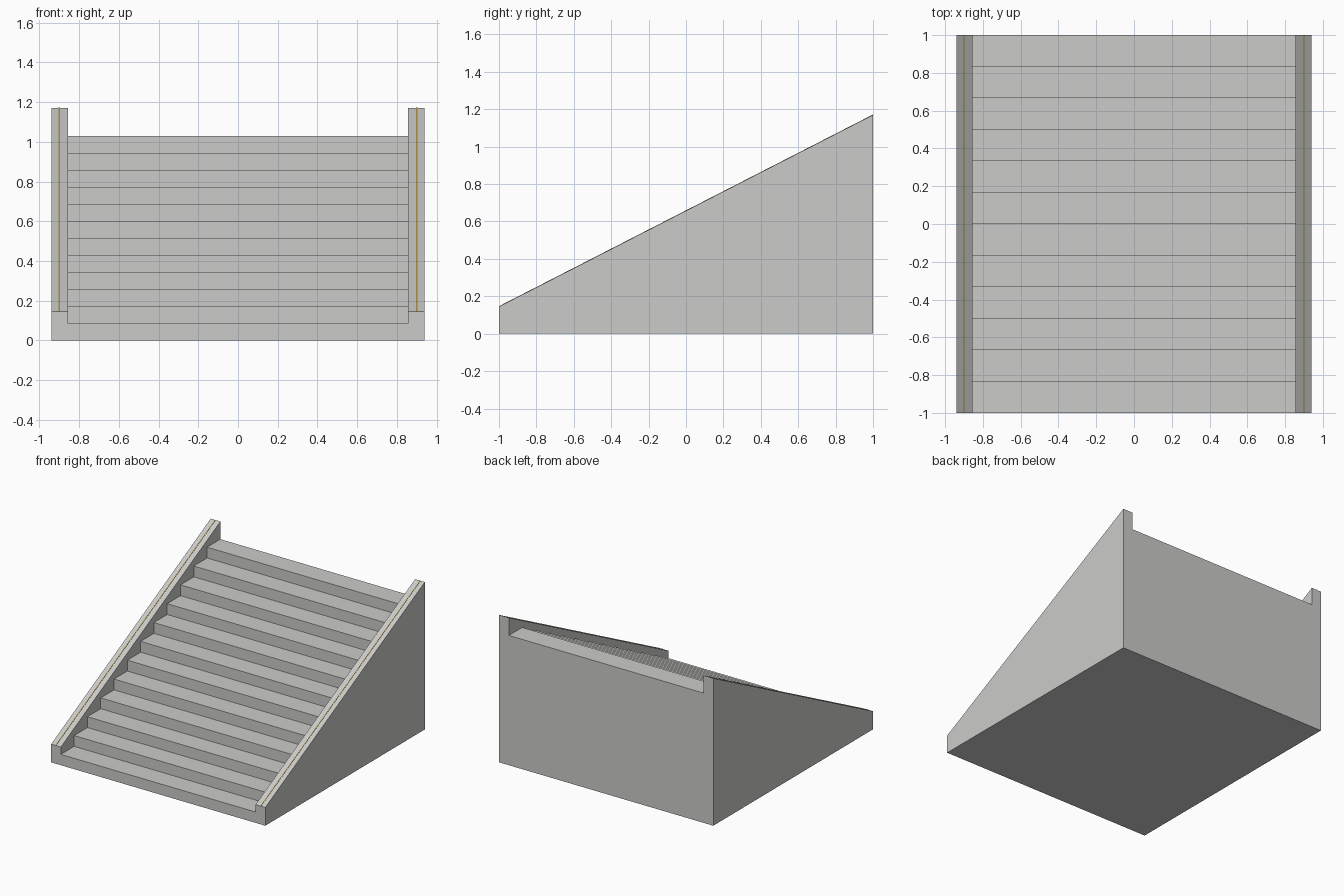
import bpy, bmesh

if "Cube" in bpy.data.objects:
    bpy.data.objects.remove(bpy.data.objects["Cube"])

STEPS, RISE, RUN = 12, 1.03 / 12, 2 / 12
INNER, OUTER, MID = 0.855, 0.94, 0.9
FRONT_TOP, BACK_TOP = 0.145, 1.17


def material(name, rgb):
    m = bpy.data.materials.new(name)
    m.diffuse_color = (*rgb, 1)
    m.use_nodes = True
    m.node_tree.nodes["Principled BSDF"].inputs["Base Color"].default_value = m.diffuse_color
    return m


concrete = material("light concrete", (0.6, 0.6, 0.59))
gold = material("dull gold", (0.42, 0.29, 0.06))


def prism(name, profile, x0, x1, mat):
    """Extrude a (y, z) profile from x0 to x1."""
    bm = bmesh.new()
    face = bm.faces.new([bm.verts.new((x0, y, z)) for y, z in profile])
    ext = bmesh.ops.extrude_face_region(bm, geom=[face])["geom"]
    moved = [v for v in ext if isinstance(v, bmesh.types.BMVert)]
    bmesh.ops.translate(bm, verts=moved, vec=(x1 - x0, 0, 0))
    bmesh.ops.recalc_face_normals(bm, faces=bm.faces)
    mesh = bpy.data.meshes.new(name)
    bm.to_mesh(mesh)
    bm.free()
    mesh.materials.append(mat)
    obj = bpy.data.objects.new(name, mesh)
    bpy.context.collection.objects.link(obj)
    return obj


# Solid steps, each a full-height block standing on the ground
for i in range(STEPS):
    y0, y1, top = -1 + i * RUN, -1 + (i + 1) * RUN, (i + 1) * RISE
    prism(f"step_{i + 1}", [(y0, 0), (y1, 0), (y1, top), (y0, top)],
          -INNER, INNER, concrete)

# Sloped side walls with a thin gold inlay along the top
wall = [(-1, 0), (1, 0), (1, BACK_TOP), (-1, FRONT_TOP)]
strip = [(-1, FRONT_TOP - 0.002), (1, BACK_TOP - 0.002),
         (1, BACK_TOP + 0.002), (-1, FRONT_TOP + 0.002)]
for side, s in (("left", -1), ("right", 1)):
    prism(f"{side}_wall", wall, s * INNER, s * OUTER, concrete)
    prism(f"{side}_inlay", strip, s * (MID - 0.003), s * (MID + 0.003), gold)
